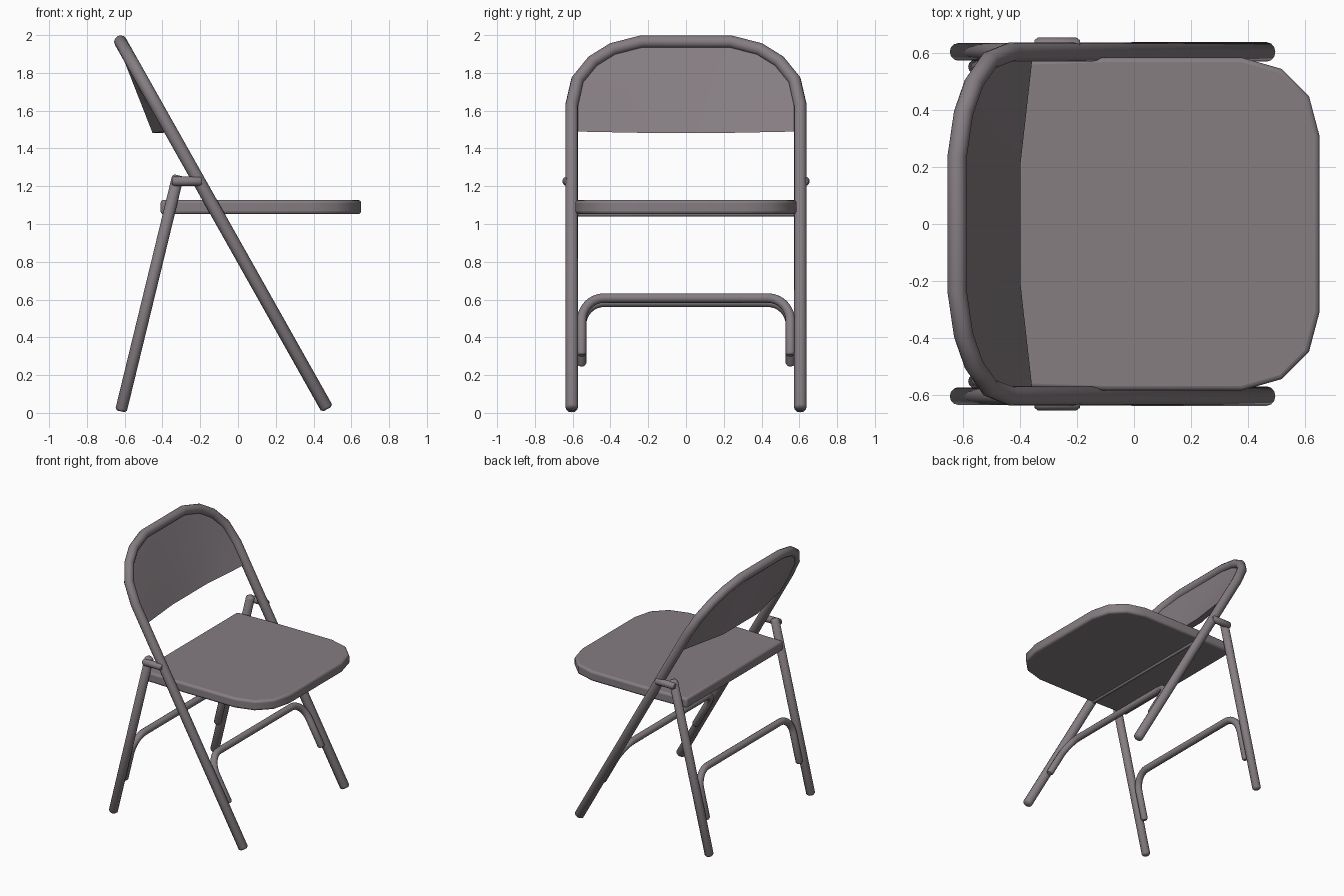
import bpy, bmesh, math

if "Cube" in bpy.data.objects:
    bpy.data.objects.remove(bpy.data.objects["Cube"])

paint = bpy.data.materials.new("warm grey paint")
paint.diffuse_color = (0.235, 0.205, 0.222, 1)
paint.use_nodes = True
paint.node_tree.nodes["Principled BSDF"].inputs["Base Color"].default_value = paint.diffuse_color


def finish(ob, angle=40):
    ob.data.materials.clear()
    ob.data.materials.append(paint)
    bpy.ops.object.select_all(action='DESELECT')
    ob.select_set(True)
    bpy.context.view_layer.objects.active = ob
    bpy.ops.object.shade_smooth_by_angle(angle=math.radians(angle))


def mesh_object(name, bm):
    bmesh.ops.recalc_face_normals(bm, faces=bm.faces)
    me = bpy.data.meshes.new(name)
    bm.to_mesh(me)
    bm.free()
    ob = bpy.data.objects.new(name, me)
    bpy.context.collection.objects.link(ob)
    return ob


def tube(name, pts, r, tip=0.012):
    """Round tube along a path, with softly tapered closed ends."""
    def inset(a, b):
        d = math.dist(a, b)
        return tuple(p + (q - p) * tip / d for p, q in zip(a, b))
    pts = [pts[0], inset(pts[0], pts[1])] + pts[1:-1] + [inset(pts[-1], pts[-2]), pts[-1]]
    cu = bpy.data.curves.new(name, 'CURVE')
    cu.dimensions = '3D'
    cu.bevel_depth = r
    cu.bevel_resolution = 4
    cu.use_fill_caps = True
    sp = cu.splines.new('POLY')
    sp.points.add(len(pts) - 1)
    for i, p in enumerate(pts):
        sp.points[i].co = (*p, 1)
        sp.points[i].radius = 0.65 if i in (0, len(pts) - 1) else 1
    tmp = bpy.data.objects.new(name + "_path", cu)
    bpy.context.collection.objects.link(tmp)
    bpy.context.view_layer.update()
    me = bpy.data.meshes.new_from_object(tmp.evaluated_get(bpy.context.evaluated_depsgraph_get()))
    bpy.data.objects.remove(tmp)
    ob = bpy.data.objects.new(name, me)
    bpy.context.collection.objects.link(ob)
    bm = bmesh.new()
    bm.from_mesh(me)
    bmesh.ops.remove_doubles(bm, verts=bm.verts, dist=1e-5)
    bmesh.ops.recalc_face_normals(bm, faces=bm.faces)
    bm.to_mesh(me)
    bm.free()
    finish(ob, 50)
    return ob


def front_x(z):      # leaning line of the main frame
    return -0.622 - (z - 1.965) * 0.563


def rear_x(z):       # leaning line of the rear legs
    return -0.615 + (z - 0.03) * 0.243


# Main frame: front legs and back arch in one bent tube
arch = [(0.605, 1.63), (0.575, 1.762), (0.495, 1.86), (0.39, 1.925), (0.235, 1.965)]
half = [(0.605, 0.02)] + arch
path = half + [(-y, z) for y, z in reversed(half)]
tube("main_frame", [(front_x(z), y, z) for y, z in path], 0.034)

# Rear legs and hinge links
for side, label in ((1, "right"), (-1, "left")):
    y = 0.605 * side
    tube("rear_leg_" + label, [(rear_x(0.008), y, 0.008), (rear_x(1.258), y, 1.258)], 0.031)
    tube("hinge_link_" + label, [(-0.35, 0.63 * side, 1.226), (-0.19, 0.63 * side, 1.226)], 0.025)


# U-shaped braces lying in the plane of each leg pair
def brace(name, line, top, low):
    rad, yo = 0.12, 0.553
    h = [(yo, low)]
    for i in range(9):
        a = math.pi / 2 * i / 8
        h.append((yo - rad + rad * math.cos(a), top - rad + rad * math.sin(a)))
    p = h + [(-y, z) for y, z in reversed(h)]
    tube(name, [(line(z), y, z) for y, z in p], 0.025)


brace("front_brace", front_x, 0.608, 0.305)
brace("rear_brace", rear_x, 0.585, 0.25)

# Pivot rod under the seat
tube("pivot_rod", [(-0.11, -0.6, 1.052), (-0.11, 0.6, 1.052)], 0.012)

# Seat: extruded outline with rounded front corners and bevelled rim
edge = [(-0.41, 0.575), (-0.1, 0.585), (0.38, 0.585), (0.52, 0.545), (0.615, 0.45), (0.652, 0.31)]
outline = edge + [(x, -y) for x, y in reversed(edge)]
bm = bmesh.new()
face = bm.faces.new([bm.verts.new((x, y, 1.052)) for x, y in outline])
ext = bmesh.ops.extrude_face_region(bm, geom=[face])
bmesh.ops.translate(bm, vec=(0, 0, 0.075),
                    verts=[v for v in ext["geom"] if isinstance(v, bmesh.types.BMVert)])
seat = mesh_object("seat", bm)
bev = seat.modifiers.new("rim", 'BEVEL')
bev.width = 0.016
bev.segments = 3
bev.limit_method = 'ANGLE'
bev.angle_limit = math.radians(60)
finish(seat, 35)


# Backrest: panel filling the arch, bowed back towards its lower edge
def half_width(z):
    if z <= arch[0][1]:
        return arch[0][0]
    for (y0, z0), (y1, z1) in zip(arch, arch[1:]):
        if z <= z1:
            return y0 + (y1 - y0) * (z - z0) / (z1 - z0)
    return arch[-1][0]


rows = [1.49, 1.56] + [z for _, z in arch]
cols = [-1, -0.67, -0.34, 0, 0.34, 0.67, 1]
bm = bmesh.new()


def sheet(at_side, at_top, at_bottom):
    grid = []
    for z in rows:
        t = (1.965 - z) / 0.475
        line = []
        for s in cols:
            k = min(1, (1 - abs(s)) / 0.66)
            d = at_side + k * (at_top + (at_bottom - at_top) * t - at_side)
            line.append(bm.verts.new((front_x(z) - d, s * half_width(z), z - 0.008 * k * t)))
        grid.append(line)
    return grid


front, back = sheet(0.0, 0.0, 0.045), sheet(0.022, 0.02, 0.098)
nr, nc = len(rows), len(cols)
for g in (front, back):
    for i in range(nr - 1):
        for j in range(nc - 1):
            bm.faces.new((g[i][j], g[i][j + 1], g[i + 1][j + 1], g[i + 1][j]))
rim = ([(0, j) for j in range(nc)] + [(i, nc - 1) for i in range(1, nr)]
       + [(nr - 1, j) for j in range(nc - 2, -1, -1)] + [(i, 0) for i in range(nr - 2, 0, -1)])
for (a, b), (c, d) in zip(rim, rim[1:] + rim[:1]):
    bm.faces.new((front[a][b], front[c][d], back[c][d], back[a][b]))
finish(mesh_object("backrest", bm), 35)
